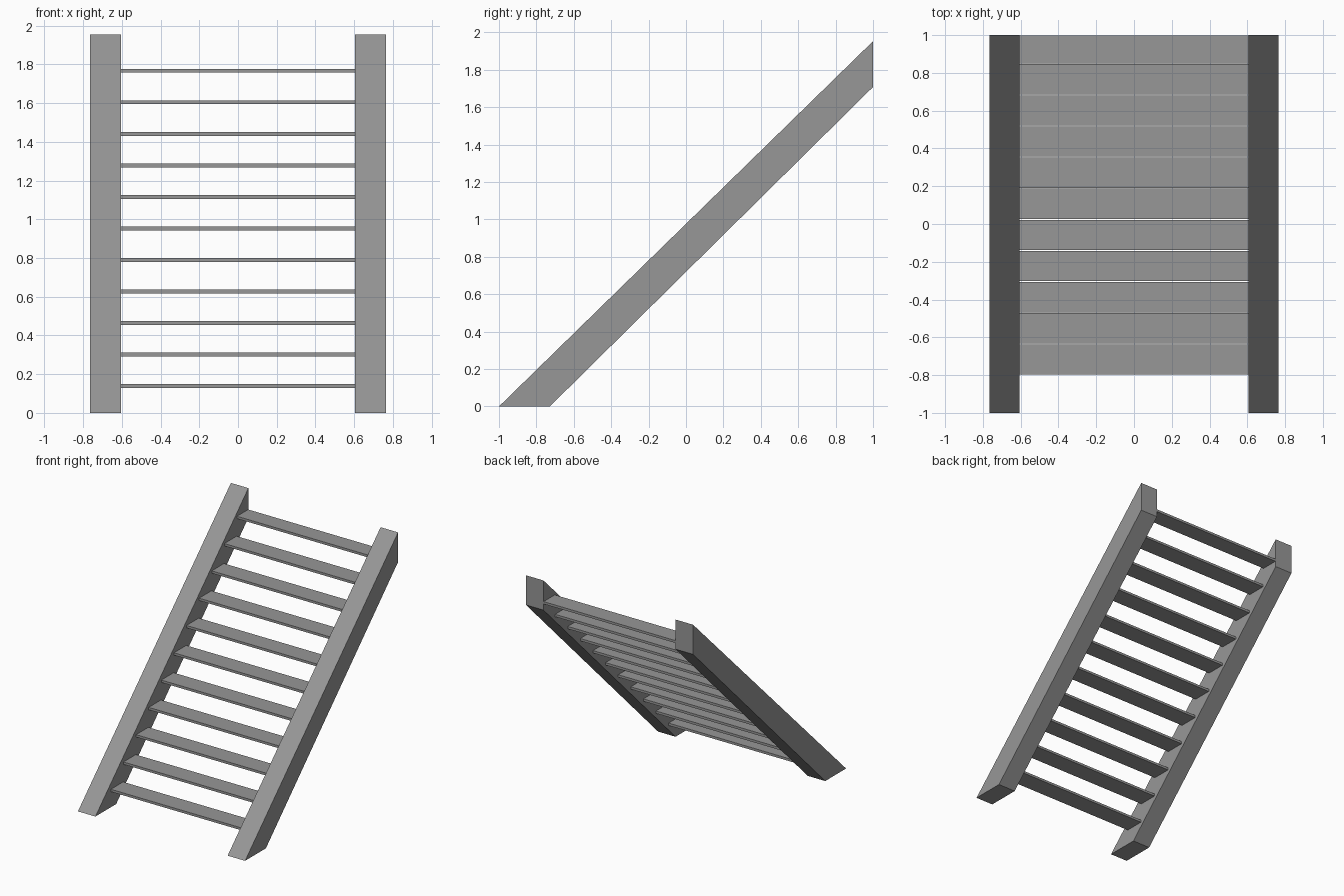
import bpy, bmesh

if "Cube" in bpy.data.objects:
    bpy.data.objects.remove(bpy.data.objects["Cube"])

# Dark grey finish
grey = bpy.data.materials.new("dark_grey")
grey.diffuse_color = (0.31, 0.31, 0.31, 1)
grey.use_nodes = True
grey.node_tree.nodes["Principled BSDF"].inputs["Base Color"].default_value = grey.diffuse_color


def prism(name, profile, x0, x1):
    """Extrude a (y, z) profile along x."""
    bm = bmesh.new()
    face = bm.faces.new([bm.verts.new((x0, y, z)) for y, z in profile])
    ext = bmesh.ops.extrude_face_region(bm, geom=[face])
    verts = [g for g in ext["geom"] if isinstance(g, bmesh.types.BMVert)]
    bmesh.ops.translate(bm, verts=verts, vec=(x1 - x0, 0, 0))
    bmesh.ops.recalc_face_normals(bm, faces=bm.faces)
    mesh = bpy.data.meshes.new(name)
    bm.to_mesh(mesh)
    bm.free()
    mesh.materials.append(grey)
    obj = bpy.data.objects.new(name, mesh)
    bpy.context.collection.objects.link(obj)
    return obj


# Sloping side stringers, flat at the floor and plumb-cut at the top
stringer = [(-1, 0), (-0.728, 0), (1, 1.708), (1, 1.953)]
prism("left_stringer", stringer, -0.765, -0.605)
prism("right_stringer", stringer, 0.605, 0.765)

# Evenly spaced open treads, the top one trimmed at the stringer end
COUNT, DEPTH, THICK = 11, 0.16, 0.02
for i in range(COUNT):
    y = -0.797 + i * 0.1648
    z = 0.138 + i * 0.1629
    back = min(y + DEPTH, 0.997)
    prism(f"tread_{i + 1}",
          [(y, z - THICK / 2), (back, z - THICK / 2), (back, z + THICK / 2), (y, z + THICK / 2)],
          -0.605, 0.605)
